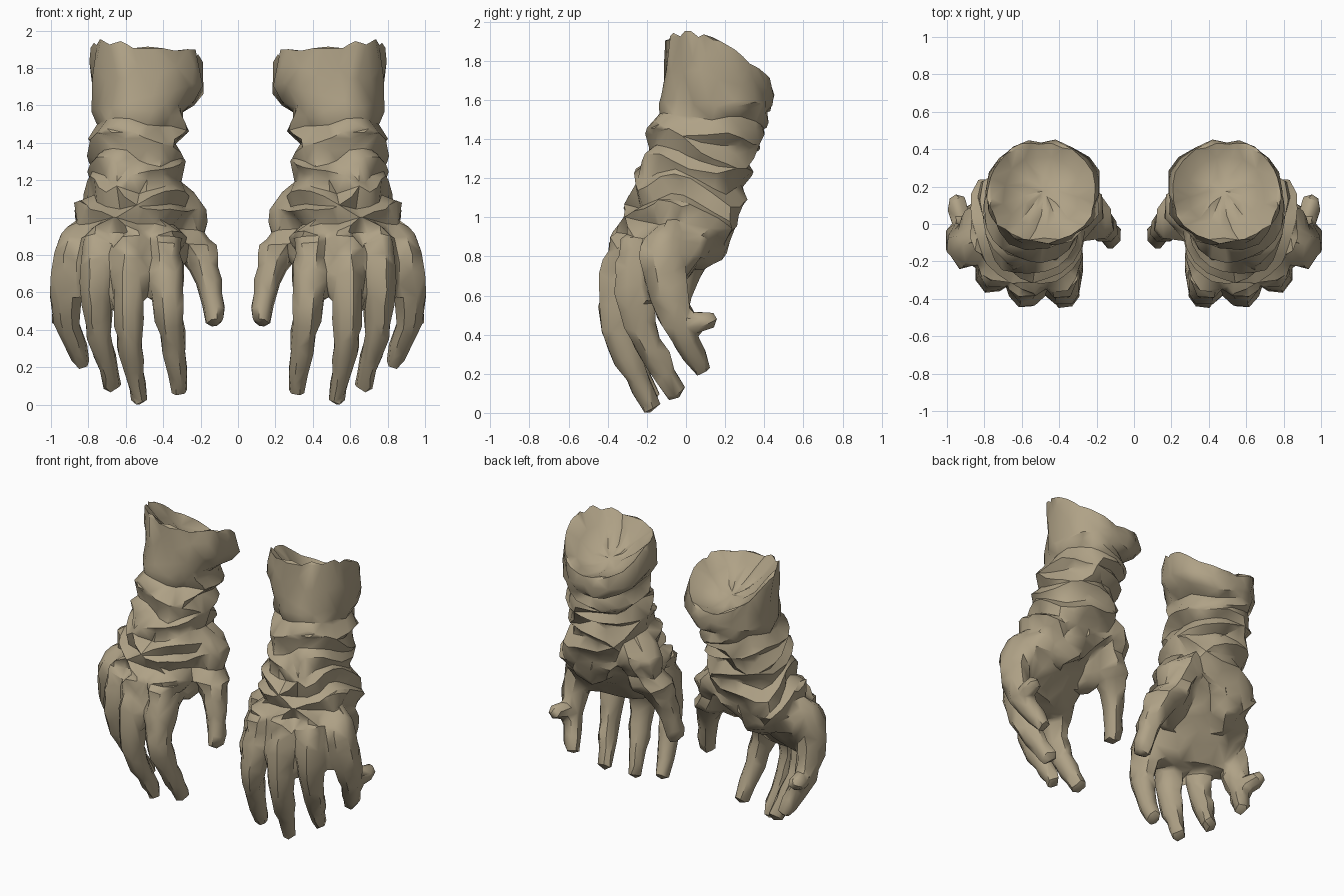
import bpy, bmesh, math
from mathutils import Vector, noise

if "Cube" in bpy.data.objects:
    bpy.data.objects.remove(bpy.data.objects["Cube"])

TAN = bpy.data.materials.new("tan cloth")
TAN.diffuse_color = (0.43, 0.36, 0.24, 1)
TAN.use_nodes = True
TAN.node_tree.nodes["Principled BSDF"].inputs["Base Color"].default_value = TAN.diffuse_color


def clamp(v, lo=0.0, hi=1.0):
    return max(lo, min(hi, v))


def loft(bm, rings, push=Vector()):
    """Closed loft through rings of points, with a pole at each end."""
    loops = [[bm.verts.new(p) for p in r] for r in rings]
    n = len(loops[0])
    faces = []
    for a, b in zip(loops, loops[1:]):
        for i in range(n):
            j = (i + 1) % n
            faces.append(bm.faces.new((a[i], a[j], b[j], b[i])))
    for lp, off in ((loops[0], Vector()), (loops[-1], push)):
        pole = bm.verts.new(sum((v.co for v in lp), Vector()) / n + off)
        for i in range(n):
            faces.append(bm.faces.new((lp[i], lp[(i + 1) % n], pole)))
    bmesh.ops.recalc_face_normals(bm, faces=faces)


def smooth_path(pts, steps=3):
    """Catmull-Rom curve through the points."""
    q = [2 * pts[0] - pts[1]] + pts + [2 * pts[-1] - pts[-2]]
    out = []
    for a, b, c, d in zip(q, q[1:], q[2:], q[3:]):
        for k in range(steps):
            t = k / steps
            out.append((2 * b + (c - a) * t + (2 * a - 5 * b + 4 * c - d) * t * t
                        + (3 * b - a - 3 * c + d) * t ** 3) / 2)
    return out + [pts[-1]]


def finger(bm, path, radii, deep=1.15, sides=8):
    """Tapering tube along a smooth path with a blunt tip."""
    knots = smooth_path([Vector((*p, r)) for p, r in zip(path, radii)])
    pts = [k.to_3d() for k in knots]
    rings = []
    for k, p in enumerate(pts):
        d = (pts[min(k + 1, len(pts) - 1)] - pts[max(k - 1, 0)]).normalized()
        u = (Vector((1, 0, 0)) - d * d.x).normalized()
        v = d.cross(u) * deep
        rings.append([p + (u * math.cos(a) + v * math.sin(a)) * knots[k][3]
                      for a in (2 * math.pi * (i + 0.5) / sides for i in range(sides))])
    loft(bm, rings, (pts[-1] - pts[-2]).normalized() * radii[-1] * 0.4)


# Sleeve and palm sections: z, x0, x1, y0, y1
SECTIONS = [
    (1.93, .20, .785, -.10, .44),
    (1.74, .175, .785, -.11, .45),
    (1.56, .27, .775, -.13, .41),
    (1.32, .30, .79, -.21, .34),
    (1.19, .28, .79, -.25, .31),
    (0.95, .28, .90, -.33, .27),
    (0.82, .29, .94, -.34, .10),
    (0.58, .34, .92, -.30, -.12),
]


def section(s, grow=1.0, drop=0.0, sides=18):
    z, x0, x1, y0, y1 = s
    cx, cy, rx, ry = (x0 + x1) / 2, (y0 + y1) / 2, (x1 - x0) / 2, (y1 - y0) / 2
    cuff = z > 1.6
    shear = clamp((1.25 - z) * 0.6, 0, 0.32)        # little-finger side lies further back
    slope = 0 if cuff else clamp((z - .93) * 0.4, -.05, .22)
    curve = 0.6 + (z - 1.74) * 3 if cuff else 0     # rim dips toward the back
    out = []
    for i in range(sides):
        a = 2 * math.pi * i / sides
        c, n = math.cos(a), math.sin(a)
        dx = rx * grow * math.copysign(abs(c) ** 0.9, c)
        dy = ry * grow * math.copysign(abs(n) ** 0.9, n)
        tilt = 0.10 * dx if cuff else 0
        out.append(Vector((cx + dx, cy + dy + shear * dx,
                           z - slope * dy - curve * (cy + dy + .02) ** 2 + tilt - drop)))
    return out


# Root, knuckle, middle joint and tip of each digit
FINGERS = [
    [(.40, -.22, .95), (.385, -.30, .75), (.36, -.345, .45), (.315, -.18, .08)],
    [(.56, -.24, .95), (.57, -.315, .75), (.585, -.345, .42), (.53, -.175, .035)],
    [(.71, -.18, .95), (.75, -.25, .75), (.75, -.235, .45), (.67, -.045, .11)],
    [(.80, -.05, 1.05), (.885, -.12, .79), (.92, -.05, .50), (.825, .085, .22)],
]
FINGER_RADII = (.085, .106, .077, .046)
THUMB = [(.42, .06, 1.16), (.30, .08, .98), (.18, .0, .75), (.12, -.075, .45)]
THUMB_WEB = [(.40, .06, 1.05), (.36, -.02, .88), (.36, -.12, .76)]
PALM_HEEL = [(.56, .06, 1.16), (.62, .10, .98), (.72, 0, .80)]
FLAP = [(.91, -.02, .46), (.94, .06, .47), (.95, .14, .48)]   # loose cloth by the little finger


def tri(t):
    """Triangle wave from -1 to 1."""
    return 4 * abs(t - math.floor(t + 0.5)) - 1


def fold_depth(p):
    """Crossing diagonal cloth folds on the wrist, softer creases elsewhere."""
    wrist = clamp(min((1.62 - p.z) / 0.12, (p.z - 0.72) / 0.25))
    n1 = noise.noise(p * 3)
    n2 = noise.noise(p * 3 + Vector((9, 4, 2)))
    a = tri(p.z * 4.6 + 1.5 * (p.x - .55) + p.y + 0.9 * n1)
    b = tri(p.z * 3.9 - 1.9 * (p.x - .55) + 0.6 * p.y + 0.9 * n2)
    d = wrist * (0.038 * max(a, b) - 0.018)
    # long pleats down the sleeve and facets over the knuckles
    d += clamp((p.z - 1.5) / 0.15) * 0.010 * tri(math.atan2(p.y - .17, p.x - .48) * 1.3 + n1)
    return d + clamp((1 - p.z) / 0.15) * 0.016 * noise.noise(p * 9)


def apply_modifiers(ob):
    dg = bpy.context.evaluated_depsgraph_get()
    me = bpy.data.meshes.new_from_object(ob.evaluated_get(dg))
    ob.modifiers.clear()
    ob.data = me


def add_object(name, bm):
    me = bpy.data.meshes.new(name)
    bm.to_mesh(me)
    bm.free()
    ob = bpy.data.objects.new(name, me)
    bpy.context.collection.objects.link(ob)
    return ob


# Right glove: sleeve, palm and fingers fused into one skin, with a dished cuff end
bm = bmesh.new()
rim = SECTIONS[0]
loft(bm, [section(rim, .35, .17), section(rim, .70, .10), section(rim, .95, .015)]
     + [section(s) for s in SECTIONS])
for path in FINGERS:
    finger(bm, path, FINGER_RADII)
finger(bm, THUMB, (.13, .135, .082, .052))
finger(bm, THUMB_WEB, (.13, .10, .07))
finger(bm, PALM_HEEL, (.16, .17, .10))
finger(bm, FLAP, (.05, .06, .04), 1.0)
right = add_object("right_glove", bm)
fuse = right.modifiers.new("fuse", 'REMESH')
fuse.mode = 'VOXEL'
fuse.voxel_size = 0.014
soften = right.modifiers.new("soften", 'SMOOTH')
soften.iterations = 3
apply_modifiers(right)

# Press the folds in, then reduce to broad crumpled facets
normals = [v.normal.copy() for v in right.data.vertices]
for v, nrm in zip(right.data.vertices, normals):
    v.co += nrm * fold_depth(v.co)
low = min(v.co.z for v in right.data.vertices)
for v in right.data.vertices:
    v.co.z -= low * clamp(1 - v.co.z)
facets = right.modifiers.new("facets", 'DECIMATE')
facets.ratio = 1700 / (2 * len(right.data.polygons))
apply_modifiers(right)

# Left glove mirrored
bm = bmesh.new()
bm.from_mesh(right.data)
for v in bm.verts:
    v.co.x *= -1
bmesh.ops.reverse_faces(bm, faces=bm.faces)
left = add_object("left_glove", bm)

for ob in (right, left):
    ob.data.materials.clear()
    ob.data.materials.append(TAN)
    bpy.ops.object.select_all(action='DESELECT')
    ob.select_set(True)
    bpy.context.view_layer.objects.active = ob
    bpy.ops.object.shade_smooth_by_angle(angle=math.radians(42))
